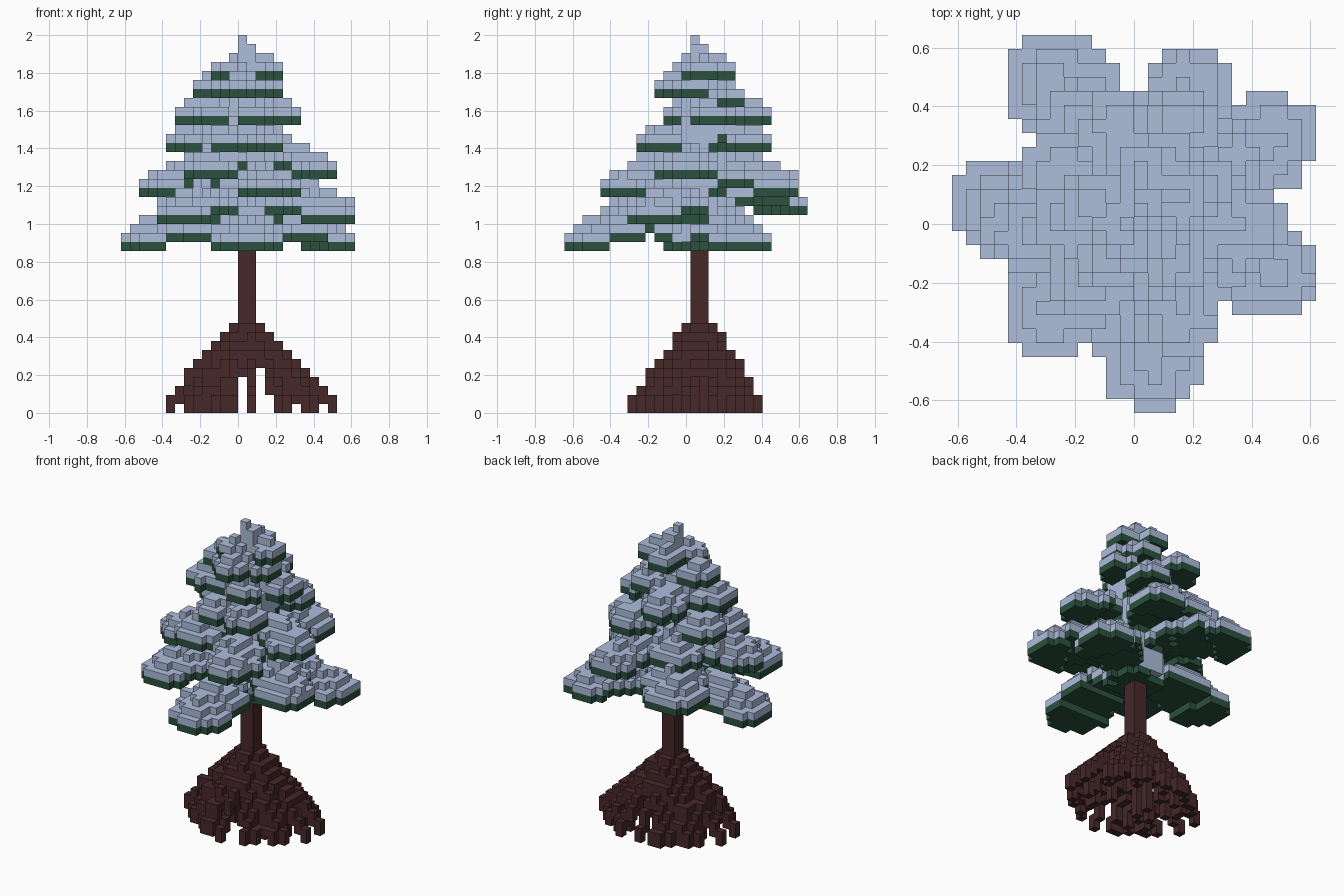
import bpy, bmesh, math, random

random.seed(7)
V = 2 / 42                      # voxel size
CX, CY = 1.0, 1.5               # trunk axis in cells

if "Cube" in bpy.data.objects:
    bpy.data.objects.remove(bpy.data.objects["Cube"], do_unlink=True)


def material(name, rgb):
    m = bpy.data.materials.new(name)
    m.use_nodes = True
    m.diffuse_color = (*rgb, 1)
    m.node_tree.nodes["Principled BSDF"].inputs["Base Color"].default_value = (*rgb, 1)
    return m


SNOW = material("snow blue", (0.42, 0.51, 0.71))
GREEN = material("needle green", (0.024, 0.082, 0.05))
BARK = material("bark brown", (0.061, 0.021, 0.023))

snow, needles, trunk, roots = set(), set(), set(), set()

# Branch pads: angle, length in cells, height of the tip in cells
BRANCHES = [
    (-88, 15, 18), (27, 13.3, 18), (181, 14.2, 18),
    (-30, 13.8, 21), (228, 13.8, 21), (128, 14.8, 22),
    (71, 12, 24), (192, 12, 24), (-72, 11.3, 24),
    (-12, 10.4, 26), (232, 9.6, 26), (130, 10, 26),
    (160, 9.2, 29), (68, 8.8, 29), (-65, 7, 29), (-125, 7, 29),
    (190, 8.2, 32), (15, 6.2, 32), (112, 8.3, 32), (-75, 4.4, 32),
    (185, 6, 35), (-105, 5, 35), (60, 5.3, 34), (-20, 4, 35),
    (8, 4.2, 37), (100, 4, 37), (215, 4, 37),
]


def pad(angle, length, tip):
    """Leaf-shaped pad of needles arching out from the trunk, capped with snow."""
    a = math.radians(angle)
    width = 1.15 + 0.185 * length
    reach = int(length) + 2
    for i in range(-reach, reach + 3):
        for j in range(-reach, reach + 3):
            dx, dy = i + 0.5 - CX, j - CY
            u = dx * math.cos(a) + dy * math.sin(a)
            w = abs(dy * math.cos(a) - dx * math.sin(a))
            s = u / length
            if not -0.05 < s < 1:
                continue
            if s < 0.65:
                half = width * (0.5 + 0.5 * s / 0.65)
            else:
                half = width * math.sqrt(1 - ((s - 0.65) / 0.35) ** 2)
            inset = min(half - w, length - u) + random.uniform(-0.25, 0.25)
            if inset < 0:
                continue
            base = tip + max(0, min(2, int((length - u) / 4.7), int((u - 1) / 2)))
            needles.add((i, j, base))
            layers = 1 + (inset > 1.2) + (inset > 2.6)
            snow.update((i, j, base + n) for n in range(1, layers + 1) if base + n < 40)


for b in BRANCHES:
    pad(*b)

# Snow packed round the trunk, narrowing to the peak
for k in range(19, 41):
    r = min(3.1, 0.75 + (40 - k) * 0.3)
    snow.update((i, j, k) for i in range(-3, 5) for j in range(-3, 6)
                if math.hypot(i + 0.5 - CX, j - CY) < r)
snow.add((0, 1, 41))

# Trunk
trunk.update((i, j, k) for i in (0, 1) for j in (1, 2) for k in range(8, 36))


def root(i, j, power):
    """One-cell strand arching from the trunk base to the ground."""
    steps = 40
    for n in range(steps + 1):
        k = 9.9 * (1 - n / steps)
        f = (1 - max(k - 1, 0) / 9) ** power
        roots.add((math.floor(CX + (i + 0.5 - CX) * f),
                   math.floor(CY + 0.5 + (j - CY) * f), int(k)))


# Roots fan out to every side with gaps at the front
for i in (-8, -6, -5, -4, -3, -2, -1, 1, 4, 5, 7, 8, 10):
    span = 7 * max(0.12, 1 - (abs(i - 1) / 10.2) ** 1.4) ** 0.75
    ends = [CY - span, CY + span]
    if 1 < abs(i - 1) < 7:
        ends += [CY + random.uniform(-0.7, 0.7) * span for n in range(2)]
    for y in ends:
        root(i, round(y), random.uniform(0.7, 0.9))

# Resolve overlaps
needles -= trunk
snow -= trunk | needles
roots -= trunk
solid = snow | needles | trunk | roots

SIDES = {
    (1, 0, 0): ((1, 0, 0), (1, 1, 0), (1, 1, 1), (1, 0, 1)),
    (0, 1, 0): ((1, 1, 0), (0, 1, 0), (0, 1, 1), (1, 1, 1)),
    (0, 0, 1): ((0, 0, 1), (1, 0, 1), (1, 1, 1), (0, 1, 1)),
}


def build(name, cells, mat):
    """Mesh holding only the exposed cell faces."""
    bm = bmesh.new()
    verts = {}

    def vert(p):
        if p not in verts:
            verts[p] = bm.verts.new((p[0] * V, (p[1] - 0.5) * V, p[2] * V))
        return verts[p]

    for c in sorted(cells):
        for d, quad in SIDES.items():
            for sign in (1, -1):
                if tuple(c[n] + sign * d[n] for n in range(3)) in solid:
                    continue
                back = d if sign < 0 else (0, 0, 0)
                ring = [vert(tuple(c[n] + q[n] - back[n] for n in range(3))) for q in quad]
                bm.faces.new(ring[::sign])
    mesh = bpy.data.meshes.new(name)
    bm.to_mesh(mesh)
    bm.free()
    mesh.materials.append(mat)
    bpy.context.collection.objects.link(bpy.data.objects.new(name, mesh))


build("snow", snow, SNOW)
build("needles", needles, GREEN)
build("trunk", trunk, BARK)
build("roots", roots, BARK)
